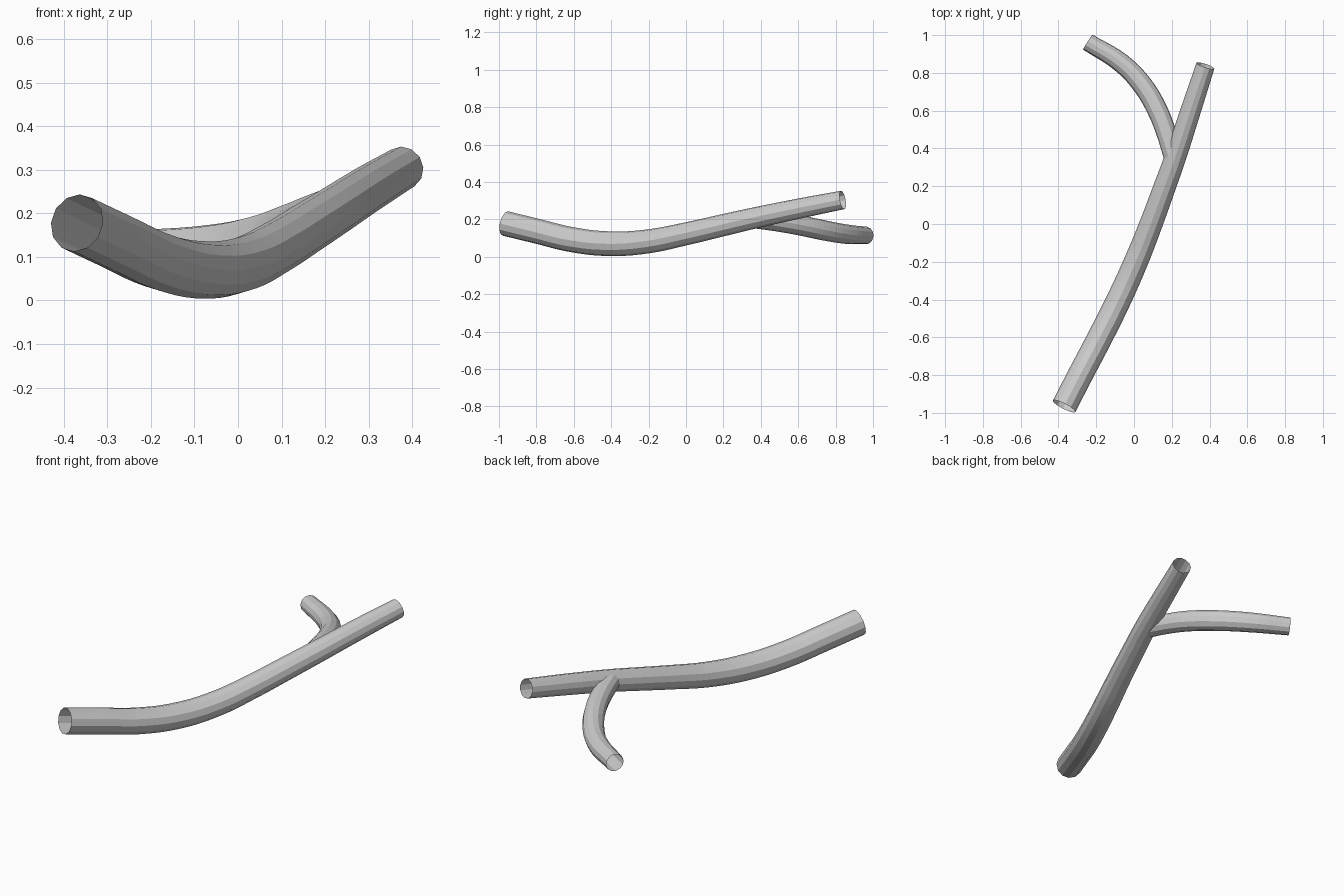
import bpy

if "Cube" in bpy.data.objects:
    bpy.data.objects.remove(bpy.data.objects["Cube"])

grey = bpy.data.materials.new("light_grey")
grey.diffuse_color = (0.6, 0.6, 0.6, 1)
grey.use_nodes = True
grey.node_tree.nodes["Principled BSDF"].inputs["Base Color"].default_value = grey.diffuse_color


def tube(name, points):
    """Open twelve-sided tube through (x, y, z, radius) points."""
    curve = bpy.data.curves.new(name, 'CURVE')
    curve.dimensions = '3D'
    curve.resolution_u = 5
    curve.bevel_depth = 1.0
    curve.bevel_resolution = 4
    curve.use_fill_caps = False
    spline = curve.splines.new('BEZIER')
    spline.bezier_points.add(len(points) - 1)
    for p, (x, y, z, r) in zip(spline.bezier_points, points):
        p.co = (x, y, z)
        p.radius = r
        p.handle_left_type = p.handle_right_type = 'AUTO'
    spline.use_smooth = False
    curve.materials.append(grey)
    obj = bpy.data.objects.new(name, curve)
    bpy.context.collection.objects.link(obj)
    bpy.ops.object.select_all(action='DESELECT')
    obj.select_set(True)
    bpy.context.view_layer.objects.active = obj
    bpy.ops.object.convert(target='MESH')
    return bpy.context.object


# Long bent main stem, tapering toward the back
tube("main_stem", [
    (-0.37, -0.965, 0.178, 0.067),
    (-0.285, -0.80, 0.138, 0.067),
    (-0.18, -0.60, 0.090, 0.067),
    (-0.08, -0.40, 0.070, 0.066),
    (0.01, -0.20, 0.083, 0.064),
    (0.09, 0.0, 0.123, 0.061),
    (0.16, 0.19, 0.167, 0.059),
    (0.218, 0.35, 0.204, 0.057),
    (0.30, 0.60, 0.257, 0.054),
    (0.378, 0.838, 0.304, 0.050),
])

# Side branch curling away to the left
tube("side_branch", [
    (0.208, 0.36, 0.205, 0.052),
    (0.172, 0.48, 0.190, 0.053),
    (0.125, 0.60, 0.170, 0.054),
    (0.045, 0.735, 0.142, 0.054),
    (-0.065, 0.85, 0.122, 0.052),
    (-0.245, 0.963, 0.114, 0.047),
])
